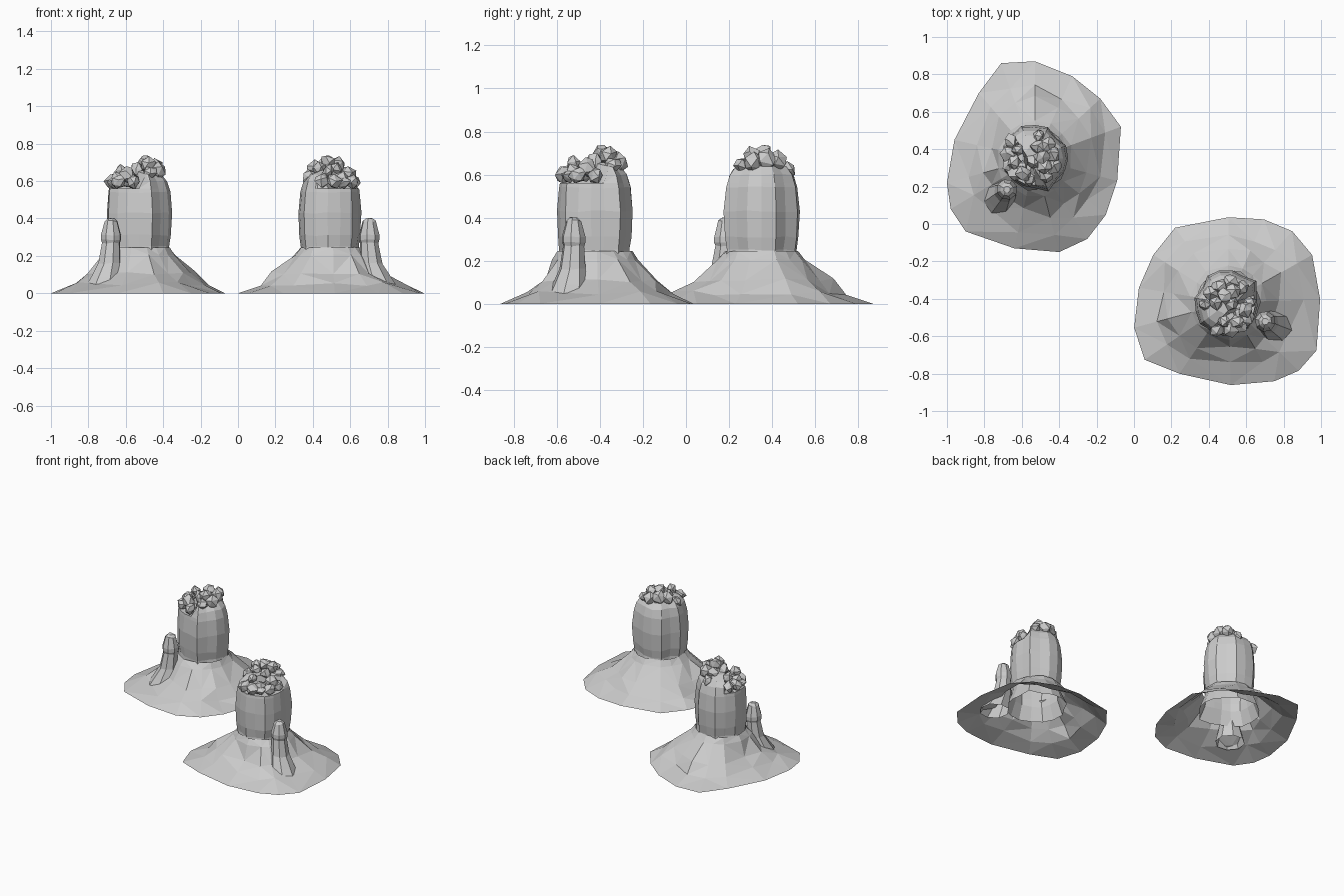
import bpy, bmesh, math, random
from math import cos, sin, radians, pi
from mathutils import Vector, Matrix

if "Cube" in bpy.data.objects:
    bpy.data.objects.remove(bpy.data.objects["Cube"])
rng = random.Random(4)

stone = bpy.data.materials.new("grey_stone")
stone.use_nodes = True
GREY = (0.6, 0.6, 0.6, 1)
stone.diffuse_color = GREY
stone.node_tree.nodes["Principled BSDF"].inputs["Base Color"].default_value = GREY

# two copies of the same butte: position and turn
SITES = {"left": ((0.503, -0.42), 105), "right": ((-0.53, 0.35), 0)}


def place(name, bm):
    """Turn a bmesh into one mesh shared by both buttes."""
    bmesh.ops.recalc_face_normals(bm, faces=bm.faces)
    mesh = bpy.data.meshes.new(name)
    bm.to_mesh(mesh)
    bm.free()
    mesh.materials.append(stone)
    for side, ((x, y), turn) in SITES.items():
        ob = bpy.data.objects.new(f"{side}_{name}", mesh)
        ob.matrix_world = Matrix.Translation((x, y, 0)) @ Matrix.Rotation(radians(turn), 4, "Z")
        bpy.context.collection.objects.link(ob)


def loft(rings, cap=False):
    """Skin closed rings of points with quads, optionally closing the last."""
    bm = bmesh.new()
    rows = [[bm.verts.new(p) for p in ring] for ring in rings]
    n = len(rows[0])
    for a, b in zip(rows, rows[1:]):
        for i in range(n):
            j = (i + 1) % n
            bm.faces.new((a[i], a[j], b[j], b[i]))
    if cap:
        bm.faces.new(rows[-1])
    return bm


def jitter(amount):
    return rng.uniform(-amount, amount)


# spreading skirt of fallen rock, an open shell
RIM = [(-.18, .51), (0, .52), (.20, .44), (.35, .32), (.46, .17), (.44, -.12), (.38, -.30),
       (.28, -.43), (.13, -.50), (-.11, -.48), (-.37, -.39), (-.45, -.27), (-.47, -.13),
       (-.43, .10), (-.30, .35)]
rings = [[(x, y, 0) for x, y in RIM]]
for inward, z, rough in ((.36, .05, .035), (.64, .11, .03), (.96, .205, .006), (1.06, .245, .004)):
    ring = []
    for x, y in RIM:
        p = Vector((x, y))
        r = p.length + (0.19 - p.length) * inward
        if x < -.3 and z < .2:
            r -= 0.04
        p = p.normalized() * (r + jitter(rough))
        ring.append((p.x, p.y, z + jitter(rough * .35)))
    rings.append(ring)
skirt = loft(rings)
bmesh.ops.triangulate(skirt, faces=skirt.faces)
place("talus_skirt", skirt)

# faceted column with grooves, cut to a lower ledge on one side
SIDES = 16
bumps = [jitter(.009) - (.012 if i % 4 == 2 else 0) for i in range(SIDES)]
LEDGE = radians(212)
rings = []
for z, r in ((.10, .21), (.20, .172), (.25, .168), (.31, .177), (.43, .181),
             (.54, .172), (.60, .155), (.635, .125), (.655, .06)):
    ring = []
    for i in range(SIDES):
        a = 2 * pi * i / SIDES
        rr = r + bumps[i] + jitter(.003) - (.02 if 235 < math.degrees(a) < 290 else 0)
        # the ledge side stays upright to its flat top
        if z > .54 and cos(a - LEDGE) > .2:
            rr += .008
        ring.append((rr * cos(a), rr * sin(a), z + jitter(.004)))
    rings.append(ring)
column = loft(rings, cap=True)
toward = Vector((cos(LEDGE), sin(LEDGE), 0))
bmesh.ops.bisect_plane(column, geom=column.verts[:] + column.edges[:] + column.faces[:],
                       plane_co=toward * .03, plane_no=toward)
bmesh.ops.bisect_plane(column, geom=column.verts[:] + column.edges[:] + column.faces[:],
                       plane_co=(0, 0, .56), plane_no=(0, 0, 1))
for v in column.verts:
    if v.co.z > .56 and v.co.dot(toward) > .031:
        v.co.z = .56
place("column", column)

# small leaning pinnacle with a bulging head
rings = []
for z, r, out in ((.03, .10, .285), (.09, .082, .262), (.16, .062, .235), (.27, .05, .223),
                  (.285, .056, .223), (.31, .056, .223), (.385, .036, .223), (.40, .018, .223)):
    c = Vector((-.67 * out, -.742 * out))
    rings.append([(c.x + r * cos(i * pi / 4 + .3), c.y + r * sin(i * pi / 4 + .3), z + jitter(.004))
                  for i in range(8)])
place("pinnacle", loft(rings, cap=True))


# heaps of angular boulders: centre and size
BOULDERS = [(-.13, .09, .605, .04), (-.14, .03, .60, .045), (-.11, -.02, .61, .04),
            (-.11, -.085, .60, .042), (-.06, -.08, .635, .042), (-.03, -.11, .60, .04),
            (-.09, .05, .65, .035), (-.14, -.03, .59, .035), (-.07, -.05, .60, .038),
            (.07, .075, .665, .045), (.02, .06, .66, .045), (.09, .02, .67, .048),
            (.10, -.04, .655, .045), (.05, -.04, .69, .046), (.04, .01, .70, .045),
            (.06, -.09, .645, .038), (-.01, -.02, .66, .04), (.02, .12, .625, .035)]
heap = bmesh.new()
for x, y, z, size in BOULDERS:
    turn = Matrix.Rotation(rng.uniform(0, 6), 4, "Z") @ Matrix.Rotation(rng.uniform(0, 6), 4, "X")
    made = bmesh.ops.create_icosphere(heap, subdivisions=1, radius=size,
                                      matrix=Matrix.Translation((x, y, z)) @ turn)
    for v in made["verts"]:
        v.co += Vector((jitter(.008), jitter(.008), jitter(.008)))
place("boulders", heap)
